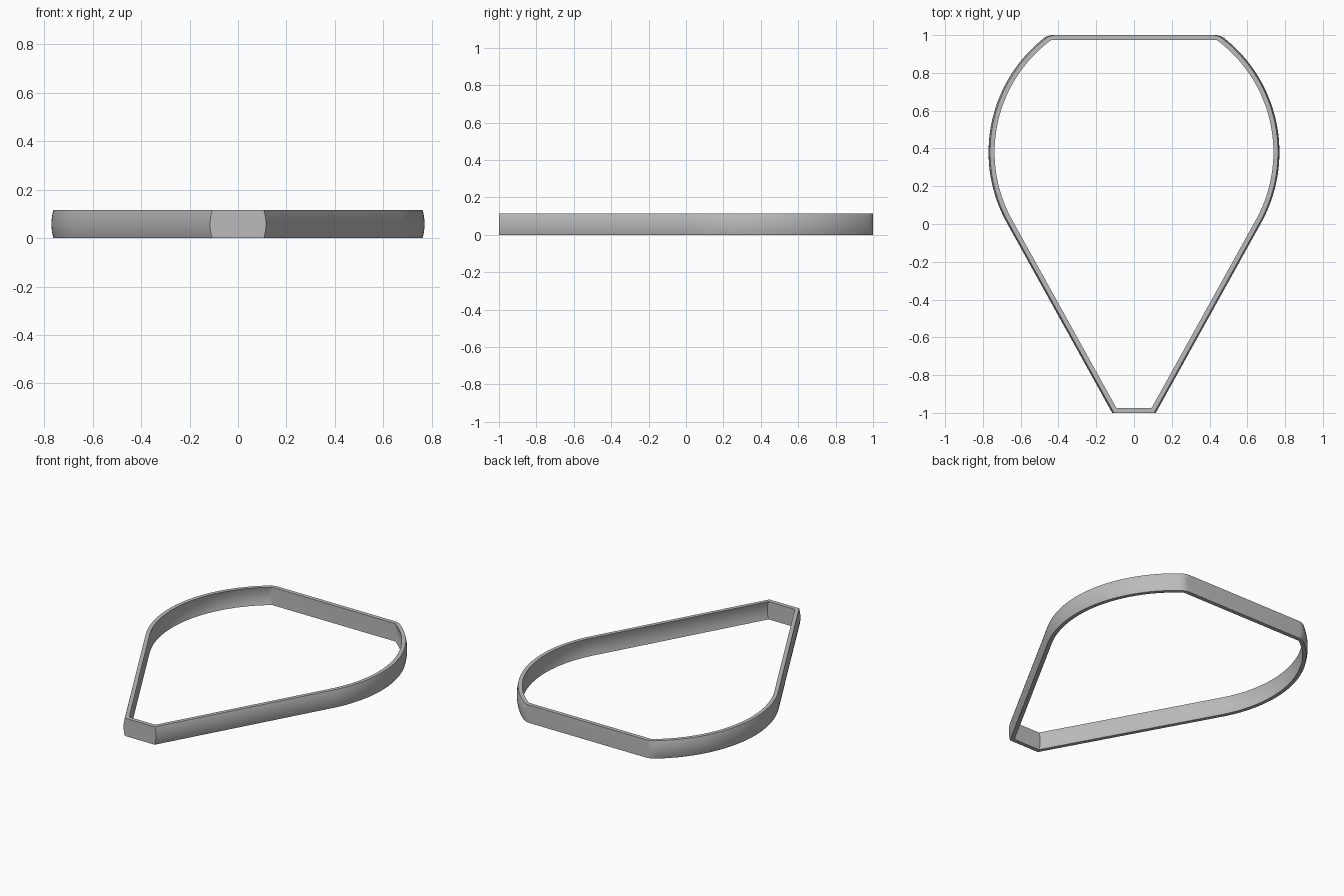
import bpy, bmesh
from math import sin, cos, tan, asin, sqrt, radians
from mathutils import Vector

cube = bpy.data.objects.get("Cube")
if cube:
    bpy.data.objects.remove(cube, do_unlink=True)

HEIGHT, WALL, BULGE = 0.115, 0.028, 0.008
CENTRE_Y, RADIUS = 0.38, 0.77
TAPER = radians(29)      # lean of the straight sides
ARC_STEPS, SECTION_STEPS, CORNER_STEPS = 48, 10, 5

grey = bpy.data.materials.new("light grey")
grey.use_nodes = True
grey.diffuse_color = (0.5, 0.5, 0.5, 1)
grey.node_tree.nodes["Principled BSDF"].inputs["Base Color"].default_value = (0.5, 0.5, 0.5, 1)


def outline(side, end, corner):
    """Teardrop outline, inset by side on the flanks and end on the flat ends."""
    r = RADIUS - side
    front, back = -1 + end, 1 - end
    tangent = Vector((r * cos(TAPER), CENTRE_Y - r * sin(TAPER)))
    half = [Vector((tangent.x - (tangent.y - front) * tan(TAPER), front))]
    # round flank, stopping just short of the back corner
    top = asin((back - CENTRE_Y) / r)
    stop = top - corner / r
    for i in range(ARC_STEPS + 1):
        a = -TAPER + (stop + TAPER) * i / ARC_STEPS
        half.append(Vector((r * cos(a), CENTRE_Y + r * sin(a))))
    # eased back corner
    a, b = half[-1], Vector((r * cos(top), back))
    c = b - Vector((corner, 0))
    for i in range(1, CORNER_STEPS + 1):
        t = i / CORNER_STEPS
        half.append(a * (1 - t) ** 2 + b * 2 * t * (1 - t) + c * t * t)
    return half + [Vector((-p.x, p.y)) for p in reversed(half)]


# Wall section: the outer face climbs, the inner face returns
section = []
for i in range(SECTION_STEPS + 1):
    t = i / SECTION_STEPS
    section.append((BULGE * (2 * t - 1) ** 2, 0, 0.03, t * HEIGHT))
for side, end, corner, z in reversed(section[:]):
    section.append((side + WALL - BULGE / 2, WALL - 0.002, 0.003, z))

bm = bmesh.new()
rings = [[bm.verts.new((p.x, p.y, z)) for p in outline(side, end, corner)]
         for side, end, corner, z in section]
for lower, upper in zip(rings, rings[1:] + rings[:1]):
    n = len(lower)
    for i in range(n):
        j = (i + 1) % n
        bm.faces.new((lower[i], lower[j], upper[j], upper[i]))
bmesh.ops.recalc_face_normals(bm, faces=bm.faces)

mesh = bpy.data.meshes.new("teardrop_band")
bm.to_mesh(mesh)
bm.free()
mesh.materials.append(grey)
band = bpy.data.objects.new("teardrop_band", mesh)
bpy.context.collection.objects.link(band)
bpy.context.view_layer.objects.active = band
band.select_set(True)
bpy.ops.object.shade_smooth_by_angle(angle=radians(30))
